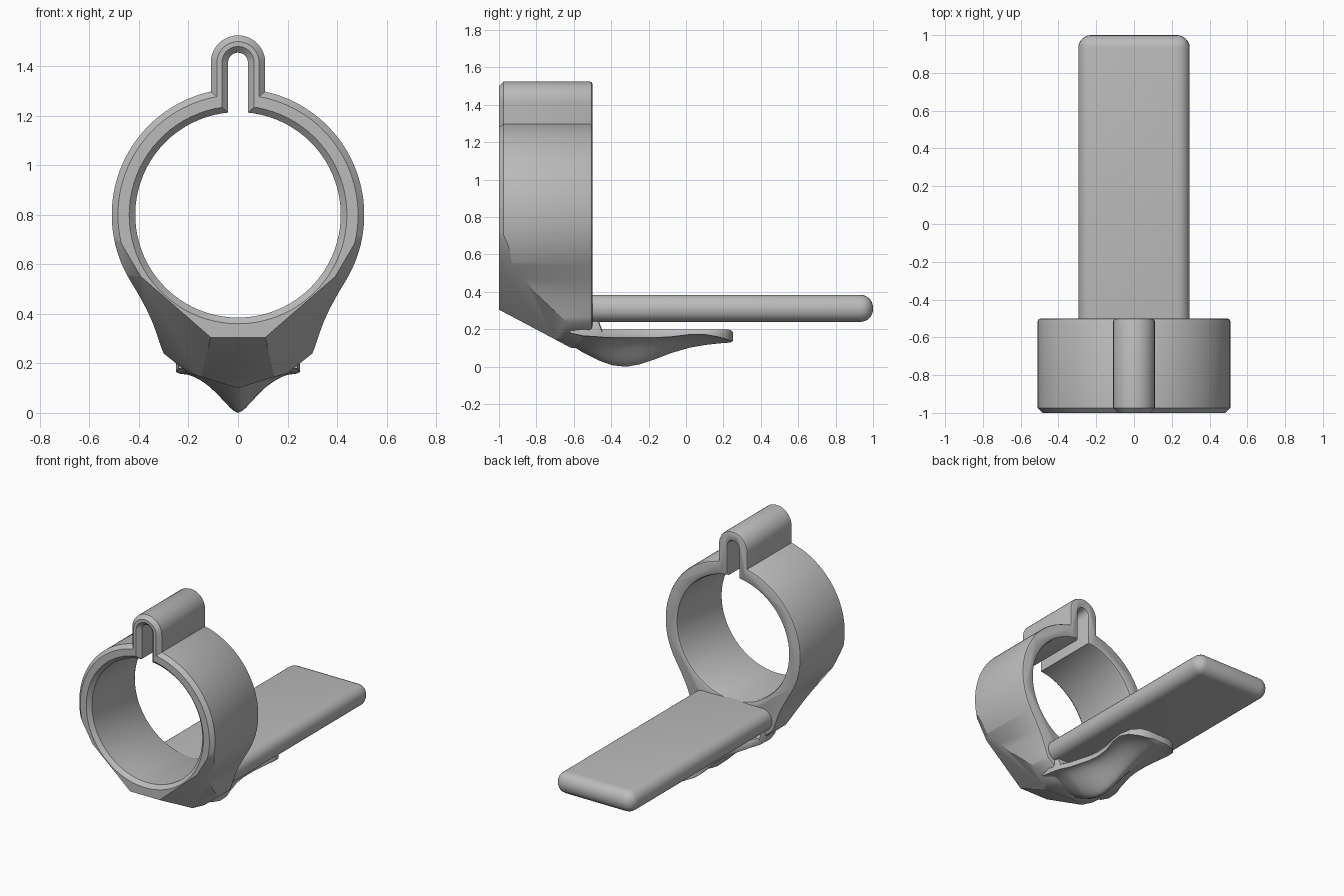
import bpy, bmesh
from math import sin, cos, pi, acos, radians
from mathutils import Vector

cube = bpy.data.objects.get("Cube")
if cube:
    bpy.data.objects.remove(cube, do_unlink=True)

grey = bpy.data.materials.new("plain grey")
grey.use_nodes = True
grey.diffuse_color = (0.5, 0.5, 0.5, 1)
grey.node_tree.nodes["Principled BSDF"].inputs["Base Color"].default_value = (0.5, 0.5, 0.5, 1)

RING_Z, ARCH_Z = 0.8, 1.415


def finish(bm, name):
    bmesh.ops.recalc_face_normals(bm, faces=bm.faces)
    mesh = bpy.data.meshes.new(name)
    bm.to_mesh(mesh)
    bm.free()
    obj = bpy.data.objects.new(name, mesh)
    bpy.context.collection.objects.link(obj)
    mesh.materials.append(grey)
    return obj


def smooth(obj, angle=32):
    bpy.ops.object.select_all(action='DESELECT')
    obj.select_set(True)
    bpy.context.view_layer.objects.active = obj
    bpy.ops.object.shade_smooth_by_angle(angle=radians(angle))


def keyhole(arch_r, ring_r, end, tail=()):
    """Closed outline of a ring with an arch on top; the tail shapes the bottom."""
    pts = [(arch_r * sin(i * pi / 20), ARCH_Z + arch_r * cos(i * pi / 20)) for i in range(11)]
    start = acos(arch_r / ring_r)
    for i in range(41):
        a = start + (end - start) * i / 40
        pts.append((ring_r * cos(a), RING_Z + ring_r * sin(a)))
    pts += tail
    pts[-1] = (0, pts[-1][1])
    return pts + [(-x, z) for x, z in pts[-2:0:-1]]


def loft(sections):
    """Skin equal-length loops given as (y, points), with capped ends."""
    bm = bmesh.new()
    loops = [[bm.verts.new((x, y, z)) for x, z in pts] for y, pts in sections]
    n = len(loops[0])
    for a, b in zip(loops, loops[1:]):
        for i in range(n):
            j = (i + 1) % n
            bm.faces.new((a[i], a[j], b[j], b[i]))
    bm.faces.new(loops[0])
    bm.faces.new(loops[-1])
    bmesh.ops.recalc_face_normals(bm, faces=bm.faces)
    return bm


# Ring body with arched clip and flared skirt
SKIRT = [(0.4, 0.475), (0.37, 0.42), (0.345, 0.365), (0.325, 0.31), (0.31, 0.265),
         (0.3, 0.24), (0.2, 0.16), (0.13, 0.14), (0, 0.1)]


def body_outline(d):
    tail = [(max(x - d, 0), z + d * (x < 0.301)) for x, z in SKIRT]
    return keyhole(0.11 - d, 0.51 - d, radians(-32), tail)


bm = loft([(y, body_outline(d)) for y, d in
           [(-1, 0.025), (-0.975, 0), (-0.515, 0), (-0.504, 0.005), (-0.5, 0.015)]])


def slice_off(point, slope_x, slope_y):
    """Remove everything below a sloping plane and cap the cut."""
    normal = Vector((-slope_x, -slope_y, 1))
    geom = bm.verts[:] + bm.edges[:] + bm.faces[:]
    bmesh.ops.bisect_plane(bm, geom=geom, plane_co=point, plane_no=normal, clear_inner=True)
    rim = [e for e in bm.edges if e.is_boundary]
    bmesh.ops.holes_fill(bm, edges=rim, sides=0)


# Sloping facets under the front
slice_off((0, -1, 0.305), 0, -0.53)
for s in (1, -1):
    slice_off((0.11 * s, -1, 0.305), 0.87 * s, -0.64)
    slice_off((0.395 * s, -1, 0.555), 1.7 * s, -1.3)
body = finish(bm, "ring_body")

# Bore and slot, flared at both mouths
cutter = finish(loft([(y, keyhole(0.04 + d, 0.415 + d, -pi / 2)) for y, d in
                      [(-1.025, 0.05), (-0.975, 0), (-0.52, 0), (-0.506, 0.006),
                       (-0.5, 0.02), (-0.48, 0.03)]]), "bore_cutter")
cutter.hide_render = True
cut = body.modifiers.new("bore", 'BOOLEAN')
cut.operation, cut.solver, cut.object = 'DIFFERENCE', 'EXACT', cutter
bpy.context.view_layer.objects.active = body
bpy.ops.object.modifier_apply(modifier=cut.name)
bpy.data.objects.remove(cutter, do_unlink=True)
smooth(body)

# Long flat tab with fully rounded edges
bm = bmesh.new()
bmesh.ops.create_cube(bm, size=1)
for v in bm.verts:
    v.co = (v.co.x * 0.59, 0.2 + v.co.y * 1.6, 0.312 + v.co.z * 0.145)
bmesh.ops.bevel(bm, geom=bm.edges[:], offset=0.068, segments=6, profile=0.5, affect='EDGES')
smooth(finish(bm, "flat_tab"))

# Keeled tongue: y, half width, keel height, side edge height, top height
STATIONS = [(-0.62, 0.24, 0.12, 0.18, 0.26), (-0.55, 0.25, 0.075, 0.165, 0.26),
            (-0.47, 0.24, 0.035, 0.16, 0.255), (-0.45, 0.235, 0.027, 0.158, 0.2),
            (-0.39, 0.21, 0.007, 0.155, 0.2), (-0.32, 0.19, 0, 0.155, 0.2),
            (-0.25, 0.17, 0.012, 0.155, 0.2), (-0.17, 0.16, 0.038, 0.155, 0.2),
            (-0.08, 0.165, 0.073, 0.16, 0.2), (0.02, 0.19, 0.102, 0.172, 0.2),
            (0.1, 0.2, 0.116, 0.172, 0.2), (0.17, 0.185, 0.124, 0.16, 0.2),
            (0.22, 0.14, 0.128, 0.145, 0.2), (0.24, 0.1, 0.13, 0.137, 0.195),
            (0.25, 0.05, 0.138, 0.14, 0.185)]


def tongue_section(w, keel, side, top):
    half = []
    for i in range(13):
        t = i / 12
        half.append((w * t, keel + (side - keel) * (0.5 - 0.5 * cos(pi * t ** 0.8))))
    half += [(w, top - 0.012), (w - 0.012, top), (0, top)]
    return half + [(-x, z) for x, z in half[-2:0:-1]]


smooth(finish(loft([(s[0], tongue_section(*s[1:])) for s in STATIONS]), "keeled_tongue"), 45)
